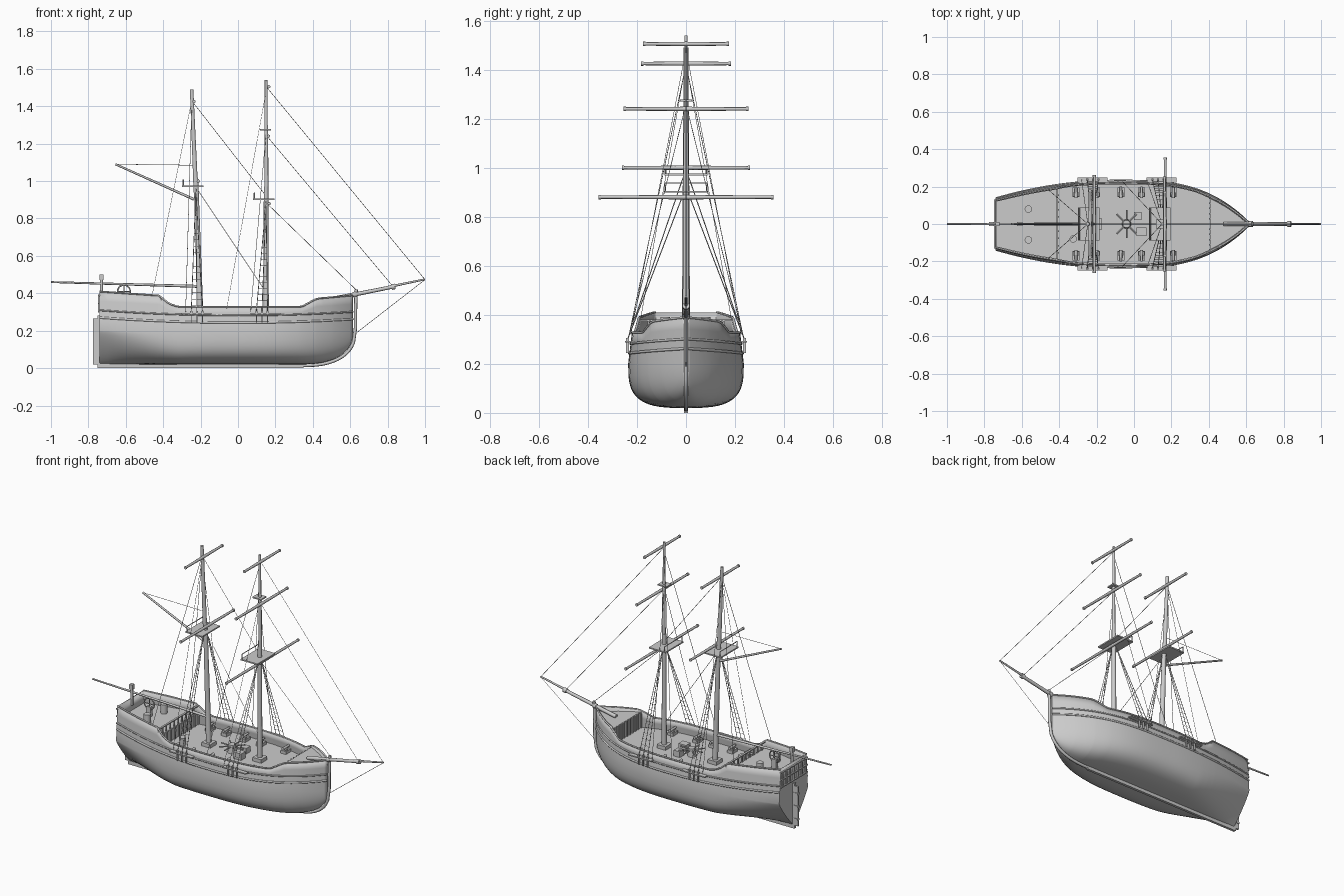
import bpy, bmesh, math
from mathutils import Vector, Matrix

if "Cube" in bpy.data.objects:
    bpy.data.objects.remove(bpy.data.objects["Cube"])

grey = bpy.data.materials.new("plain_grey")
grey.use_nodes = True
grey.diffuse_color = (0.6, 0.6, 0.6, 1)
grey.node_tree.nodes["Principled BSDF"].inputs["Base Color"].default_value = (0.6, 0.6, 0.6, 1)

STERN, BOW, WIDEST = -0.74, 0.615, 0.2


def add(name, data):
    ob = bpy.data.objects.new(name, data)
    bpy.context.collection.objects.link(ob)
    data.materials.append(grey)
    return ob


def finish(name, bm, smooth=None):
    bmesh.ops.recalc_face_normals(bm, faces=bm.faces)
    me = bpy.data.meshes.new(name)
    bm.to_mesh(me)
    bm.free()
    ob = add(name, me)
    if smooth:
        bpy.ops.object.select_all(action="DESELECT")
        ob.select_set(True)
        bpy.context.view_layer.objects.active = ob
        bpy.ops.object.shade_smooth_by_angle(angle=math.radians(smooth))
    return ob


def boxes(name, items):
    """Items are (centre, size) pairs."""
    bm = bmesh.new()
    for c, s in items:
        bmesh.ops.create_cube(bm, size=1, matrix=Matrix.Translation(c) @ Matrix.Diagonal((*s, 1)))
    return finish(name, bm)


def rods(name, paths, radius, taper=1, res=2, cyclic=False):
    """Round bars along paths, tapering toward the last point."""
    cu = bpy.data.curves.new(name, "CURVE")
    cu.dimensions = "3D"
    cu.bevel_depth, cu.bevel_resolution, cu.use_fill_caps = radius, res, True
    for path in paths:
        sp = cu.splines.new("POLY")
        sp.points.add(len(path) - 1)
        sp.use_cyclic_u = cyclic
        for i, p in enumerate(path):
            sp.points[i].co = (*p, 1)
            sp.points[i].radius = 1 + (taper - 1) * i / (len(path) - 1)
    return add(name, cu)


def span(a, b, n):
    return [a + (b - a) * i / n for i in range(n + 1)]


# Hull form: half breadth, keel rise and sheer
def breadth(x):
    d = x + 0.1
    return 0.236 * (1 - (d / 0.72) ** 3.2) if d > 0 else 0.236 * (1 - 0.98 * d * d)


def bottom(x):
    t = min(max((x - 0.33) / 0.29, 0), 1)
    return 0.02 + 0.2 * (1 - (1 - t ** 2.5) ** 0.4)


SHEER = [(-0.74, 0.41), (-0.42, 0.388), (-0.37, 0.345), (-0.32, 0.328), (0.34, 0.328), (0.42, 0.372), (0.62, 0.39)]


def sheer(x):
    for (a, za), (b, zb) in zip(SHEER, SHEER[1:]):
        if x <= b:
            return za + (zb - za) * (x - a) / (b - a)
    return SHEER[-1][1]


def side(x, z):
    return breadth(x) * (1 - 0.5 * max(z - WIDEST, 0))


def section(x):
    w, zb, zt = breadth(x), bottom(x), sheer(x)
    stern = max(0, (-0.3 - x) / 0.44)
    p = 0.62 + 1.15 * stern ** 1.5 + 0.35 * max(0, x / BOW) ** 3
    pts = []
    for a in span(0, math.pi / 2, 12):
        c = max(math.cos(a), 0)
        pts.append((w * math.sin(a) ** p, zb + (WIDEST - zb) * (1 - c ** p)))
    pts += [(side(x, z), z) for z in span(WIDEST, zt, 4)[1:]]
    return [Vector((x, -y, z)) for y, z in reversed(pts)] + [Vector((x, y, z)) for y, z in pts[1:]]


xs = sorted(set(span(STERN, 0.5, 28) + span(0.5, BOW, 10) + [p[0] for p in SHEER[1:-1]]))
bm = bmesh.new()
rows = [[bm.verts.new(p) for p in section(x)] for x in xs]
for r, s in zip(rows, rows[1:]):
    for i in range(len(r) - 1):
        bm.faces.new((r[i], r[i + 1], s[i + 1], s[i]))
bm.faces.new(rows[0])
hull = finish("hull", bm, 40)
shell = hull.modifiers.new("planking", "SOLIDIFY")
shell.thickness, shell.offset = 0.009, -1


# Decks
def deck(name, x0, x1, z):
    bm = bmesh.new()
    xx = span(x0, x1, 12)
    edge = [(x, max(side(x, z) - 0.004, 0.002)) for x in xx]
    bm.faces.new([bm.verts.new((x, y, z)) for x, y in edge] + [bm.verts.new((x, -y, z)) for x, y in reversed(edge)])
    top = bmesh.ops.extrude_face_region(bm, geom=bm.faces[:])["geom"]
    bmesh.ops.translate(bm, verts=[v for v in top if isinstance(v, bmesh.types.BMVert)], vec=(0, 0, -0.008))
    finish(name, bm)


deck("main_deck", -0.45, 0.45, 0.262)
deck("quarter_deck", STERN + 0.003, -0.41, 0.335)
deck("fore_deck", 0.41, BOW, 0.36)

# Rail caps and wales
fine = span(STERN, BOW, 60)
for name, height, r in (("rail_cap", sheer, 0.005),
                        ("lower_wale", lambda x: 0.243 + 0.05 * x * x, 0.006),
                        ("upper_wale", lambda x: 0.282 + 0.05 * x * x, 0.005)):
    rods(name, [[(x, s * side(x, height(x)), height(x)) for x in fine] for s in (-1, 1)], r, res=1)

# Bulkheads with posts and rail at the deck breaks
for name, x, z in (("quarter_bulkhead", -0.412, 0.335), ("fore_bulkhead", 0.412, 0.36)):
    w = side(x, z) - 0.006
    posts = [((x, y, z + 0.015), (0.007, 0.007, 0.05)) for y in span(-w, w, 10)]
    inner = x + (0.006 if x < 0 else -0.006)
    ribs = [((inner, y, (z + 0.262) / 2), (0.008, 0.008, z - 0.262)) for y in span(-w, w, 10)]
    boxes(name, [((x, 0, (z + 0.258) / 2), (0.008, 2 * w, z - 0.262))] + ribs)
    if x < 0:
        boxes("quarter_rail", posts + [((x, 0, z + 0.042), (0.012, 2 * w, 0.006))])

# Keel, stem and rudder
rods("stem", [[(x + 0.008, 0, bottom(x) - 0.006) for x in span(0.3, 0.62, 30)] + [(0.628, 0, 0.3), (0.632, 0, 0.42)]], 0.009)
boxes("keel", [((-0.2, 0, 0.012), (1.1, 0.016, 0.024)), ((-0.744, 0, 0.14), (0.014, 0.016, 0.28))])
boxes("rudder", [((-0.762, 0, 0.142), (0.026, 0.012, 0.245))])
boxes("rudder_hinges", [((-0.757, 0, z), (0.036, 0.02, 0.012)) for z in (0.06, 0.14, 0.22)])

# Transom mouldings and window frames
frames = [((-0.743, 0, z), (0.012, 0.262, 0.007)) for z in (0.3, 0.345, 0.39)]
frames += [((-0.743, y, 0.345), (0.01, 0.007, 0.09)) for y in span(-0.115, 0.115, 6)]
boxes("transom_frames", frames)
rods("stern_post_lamp", [[(-0.73, 0, 0.37), (-0.73, 0, 0.47)]], 0.008)
boxes("lamp_cap", [((-0.73, 0, 0.485), (0.022, 0.022, 0.03))])

# Masts
rods("main_mast", [[(-0.2, 0, 0.25), (-0.225, 0, 1.02)]], 0.017, 0.75, 3)
rods("main_topmast", [[(-0.225, 0, 0.94), (-0.248, 0, 1.49)]], 0.013, 0.75, 3)
rods("fore_mast", [[(0.15, 0, 0.25), (0.15, 0, 0.97)]], 0.015, 0.8, 3)
rods("fore_topmast", [[(0.152, 0, 0.89), (0.152, 0, 1.3)]], 0.011, 0.8, 3)
rods("fore_topgallant", [[(0.15, 0, 1.25), (0.15, 0, 1.54)]], 0.009, 0.8, 3)
boxes("mast_feet", [((x, 0, 0.272), (0.06, 0.06, 0.024)) for x in (-0.2, 0.15)])

# Mast tops with rails
for name, x, z in (("main_top", -0.243, 0.972), ("fore_top", 0.137, 0.902)):
    boxes(name, [((x, 0, z), (0.115, 0.175, 0.008))])
    back = x - 0.05
    rods(name + "_rail", [[(back, -0.085, z), (back, -0.085, z + 0.035), (back, 0.085, z + 0.035), (back, 0.085, z)]], 0.003)
boxes("crosstrees", [((0.147, 0, 1.275), (0.06, 0.05, 0.008))])

# Yards with end caps
yards = [(0.165, 1.505, 0.172), (0.163, 1.24, 0.25), (0.167, 0.88, 0.352), (-0.235, 1.425, 0.18), (-0.212, 1.0, 0.258)]
for s, label in ((-1, "right"), (1, "left")):
    rods("yards_" + label, [[(x, 0, z), (x, s * h, z)] for x, z, h in yards], 0.009, 0.75)
    rods("yard_caps_" + label, [[(x, s * (h - 0.006), z), (x, s * (h + 0.004), z)] for x, z, h in yards], 0.009)

# Bowsprit, boom and gaff
rods("bowsprit", [[(0.48, 0, 0.365), (0.84, 0, 0.437)]], 0.012, 0.8)
rods("jib_boom", [[(0.8, 0, 0.433), (1.0, 0, 0.475)]], 0.007, 0.7)
rods("bowsprit_caps", [[(0.82, 0, 0.433), (0.84, 0, 0.437)], [(0.615, 0, 0.392), (0.635, 0, 0.396)]], 0.015)
rods("boom", [[(-0.21, 0, 0.437), (-1.0, 0, 0.46)]], 0.008, 0.6)
rods("gaff", [[(-0.235, 0, 0.902), (-0.655, 0, 1.09)]], 0.007, 0.8)

# Stays
stays = [[(1.0, 0, 0.473), (0.155, 0, 1.5)], [(0.83, 0, 0.435), (0.155, 0, 1.24)],
         [(0.63, 0, 0.42), (0.155, 0, 0.88)], [(-0.24, 0, 1.42), (0.15, 0, 0.92)],
         [(-0.22, 0, 0.96), (0.14, 0, 0.42)], [(1.0, 0, 0.473), (0.635, 0, 0.19)],
         [(-0.655, 0, 1.09), (-0.235, 0, 1.085)]]
shrouds, ratlines, plates, channels = [], [], [], []
for s in (-1, 1):
    stays += [[(0.15, 0, 1.48), (-0.06, s * 0.225, 0.32)], [(-0.247, 0, 1.43), (-0.46, s * 0.185, 0.385)]]
    # Shrouds, ratlines, channels and chain plates on each side
    for foot, head, z, top in ((-0.22, -0.225, 0.96, (-0.247, 0, 1.42)), (0.128, 0.15, 0.89, (0.15, 0, 1.26))):
        feet = [Vector((foot + d, s * 0.238, 0.3)) for d in (-0.03, 0, 0.03)]
        peak = Vector((head, s * 0.012, z))
        shrouds += [[f, peak] for f in feet]
        stays.append([(foot - 0.06, s * 0.236, 0.3), top])
        ratlines += [[feet[0].lerp(peak, t), feet[2].lerp(peak, t)] for t in span(0.05, 0.8, 14)]
        channels.append(((foot - 0.002 + 0.02 * (foot > 0), s * 0.235, 0.29), (0.16, 0.026, 0.007)))
        for f in feet:
            plates.append((f + Vector((0, 0, -0.025)), (0.005, 0.012, 0.06)))
            plates.append((f, (0.011, 0.011, 0.013)))
rods("stays", stays, 0.0014, res=0)
rods("shrouds", shrouds, 0.002, res=0)
rods("ratlines", ratlines, 0.001, res=0)
boxes("channels", channels)
boxes("chain_plates", plates)

# Guns along the bulwarks
guns, barrels = [], []
for x in (-0.31, -0.2, -0.07, 0.04, 0.21):
    for s in (-1, 1):
        guns += [((x, s * 0.17, 0.271), (0.036, 0.05, 0.018)), ((x, s * 0.158, 0.284), (0.03, 0.022, 0.012))]
        barrels.append([(x, s * 0.14, 0.295), (x, s * 0.2, 0.295)])
boxes("gun_carriages", guns)
rods("gun_barrels", barrels, 0.009, 0.7)

# Capstan, crates, casks and steering wheel
hub = Vector((-0.04, 0, 0.3))
rods("capstan", [[(-0.04, 0, 0.26), (-0.04, 0, 0.312)]], 0.026, 0.8, 3)
rods("capstan_bars", [[hub, hub + Vector((math.cos(a), math.sin(a), 0)) * 0.075]
                      for a in span(0, math.tau, 8)[:-1]], 0.004)
boxes("crates", [((0.02, 0.042, 0.28), (0.042, 0.042, 0.036)), ((0.04, -0.042, 0.282), (0.052, 0.045, 0.04))])
rods("casks", [[(-0.565, y, 0.335), (-0.565, y, 0.392)] for y in (-0.085, 0.08)], 0.02, 1, 3)
rods("bucket", [[(-0.325, -0.08, 0.262), (-0.325, -0.08, 0.31)]], 0.018, 1.1, 3)
rim = [(-0.61 + 0.034 * math.cos(a), 0, 0.41 + 0.034 * math.sin(a)) for a in span(0, math.tau, 20)[:-1]]
rods("wheel_rim", [rim], 0.004, cyclic=True)
rods("wheel_spokes", [[rim[i], rim[i + 10]] for i in (0, 5)], 0.003)
boxes("wheel_stand", [((-0.61, 0, 0.365), (0.03, 0.02, 0.06))])
